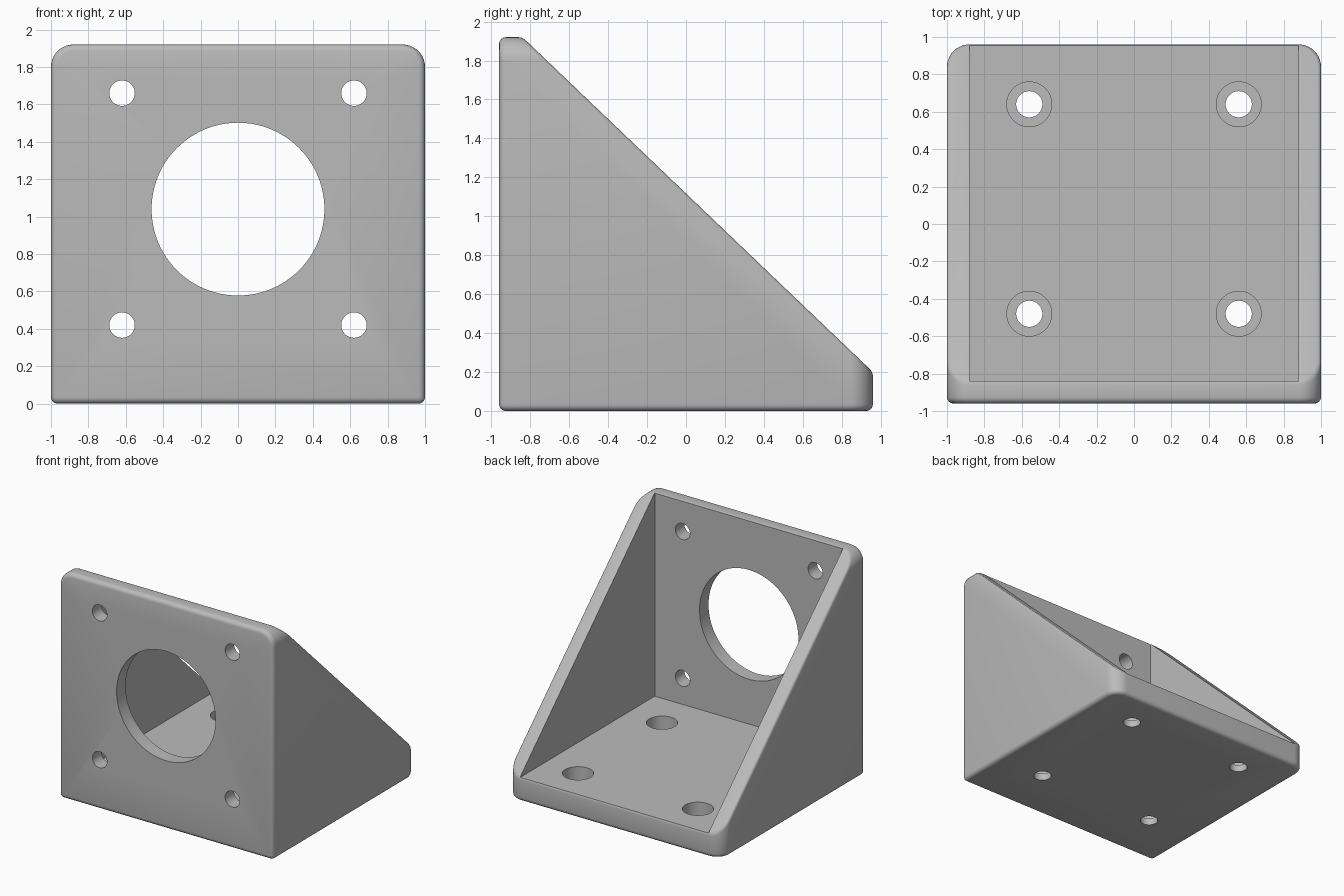
import bpy, bmesh
from math import radians
from mathutils import Matrix, Vector

cube = bpy.data.objects.get("Cube")
if cube:
    bpy.data.objects.remove(cube, do_unlink=True)

W, D, H = 1.0, 0.96, 1.92      # half width, half depth, height
WALL, FLOOR, ROUND = 0.12, 0.2, 0.12

grey = bpy.data.materials.new("plain_grey")
grey.use_nodes = True
grey.diffuse_color = (0.5, 0.5, 0.5, 1)
grey.node_tree.nodes["Principled BSDF"].inputs["Base Color"].default_value = (0.5, 0.5, 0.5, 1)


def make_object(name, bm):
    bmesh.ops.recalc_face_normals(bm, faces=bm.faces)
    mesh = bpy.data.meshes.new(name)
    bm.to_mesh(mesh)
    bm.free()
    mesh.materials.append(grey)
    obj = bpy.data.objects.new(name, mesh)
    bpy.context.collection.objects.link(obj)
    return obj


def add_box(bm, low, high):
    low, high = Vector(low), Vector(high)
    matrix = Matrix.Translation((low + high) / 2) @ Matrix.Diagonal((high - low).to_4d())
    bmesh.ops.create_cube(bm, size=1, matrix=matrix)


def bevel(bm, edges, size, segments):
    bmesh.ops.bevel(bm, geom=edges, offset=size, segments=segments, profile=0.5,
                    affect='EDGES', clamp_overlap=True)


def cut(obj, name, bm):
    cutter = make_object(name, bm)
    cutter.hide_render = True
    mod = obj.modifiers.new(name, 'BOOLEAN')
    mod.operation, mod.solver, mod.object = 'DIFFERENCE', 'EXACT', cutter
    bpy.context.view_layer.objects.active = obj
    bpy.ops.object.modifier_apply(modifier=name)
    bpy.data.objects.remove(cutter, do_unlink=True)


def cut_hole(obj, name, centre, radius, depth, axis='Z', sides=48):
    bm = bmesh.new()
    turn = Matrix.Rotation(radians(90), 4, 'X') if axis == 'Y' else Matrix()
    bmesh.ops.create_cone(bm, cap_ends=True, segments=sides, radius1=radius, radius2=radius,
                          depth=depth, matrix=Matrix.Translation(centre) @ turn)
    cut(obj, name, bm)


# Outer block: large rounds on the upper side edges and the rear upright edges
bm = bmesh.new()
add_box(bm, (-W, -D, 0), (W, D, H))


def large_round(edge):
    a, b = (v.co for v in edge.verts)
    along, mid = b - a, (a + b) / 2
    return (abs(along.y) > 1 and mid.z > 1) or (abs(along.z) > 1 and mid.y > 0)


bevel(bm, [e for e in bm.edges if large_round(e)], ROUND, 10)

# Small rounds around the front face and the underside
bm.normal_update()
bevel(bm, [e for e in bm.edges if e.calc_face_angle(0) > radians(40)
           and (all(v.co.y < -D + 0.001 for v in e.verts)
                or all(v.co.z < 0.001 for v in e.verts))], 0.035, 4)

# Sloping cut from the front wall down to the rear lip
slope = Vector((0, H - FLOOR, 2 * D - WALL)).normalized()
result = bmesh.ops.bisect_plane(bm, geom=bm.verts[:] + bm.edges[:] + bm.faces[:],
                                plane_co=(0, D, FLOOR), plane_no=slope, clear_outer=True)
rim = [g for g in result["geom_cut"] if isinstance(g, bmesh.types.BMEdge)]
bmesh.ops.contextual_create(bm, geom=rim)
bevel(bm, [e for e in rim if e.is_valid], 0.02, 3)
bracket = make_object("corner_bracket", bm)

# Open space between the walls
bm = bmesh.new()
add_box(bm, (-W + WALL, -D + WALL, FLOOR), (W - WALL, 2, 3))
cut(bracket, "inner_space", bm)

# Front wall openings
cut_hole(bracket, "centre_opening", (0, -D, 1.04), 0.462, 0.5, 'Y', 96)
for x in (-0.62, 0.62):
    for z in (0.42, 1.66):
        cut_hole(bracket, "front_screw_hole", (x, -D, z), 0.068, 0.5, 'Y')

# Stepped holes in the floor
for x in (-0.56, 0.56):
    for y in (-0.48, 0.64):
        cut_hole(bracket, "floor_screw_hole", (x, y, 0), 0.07, 0.7)
        cut_hole(bracket, "floor_screw_recess", (x, y, FLOOR + 0.01), 0.12, 0.3)

# Smooth rounds with crisp edges
bpy.ops.object.select_all(action='DESELECT')
bracket.select_set(True)
bpy.context.view_layer.objects.active = bracket
bpy.ops.object.shade_smooth_by_angle(angle=radians(30))
